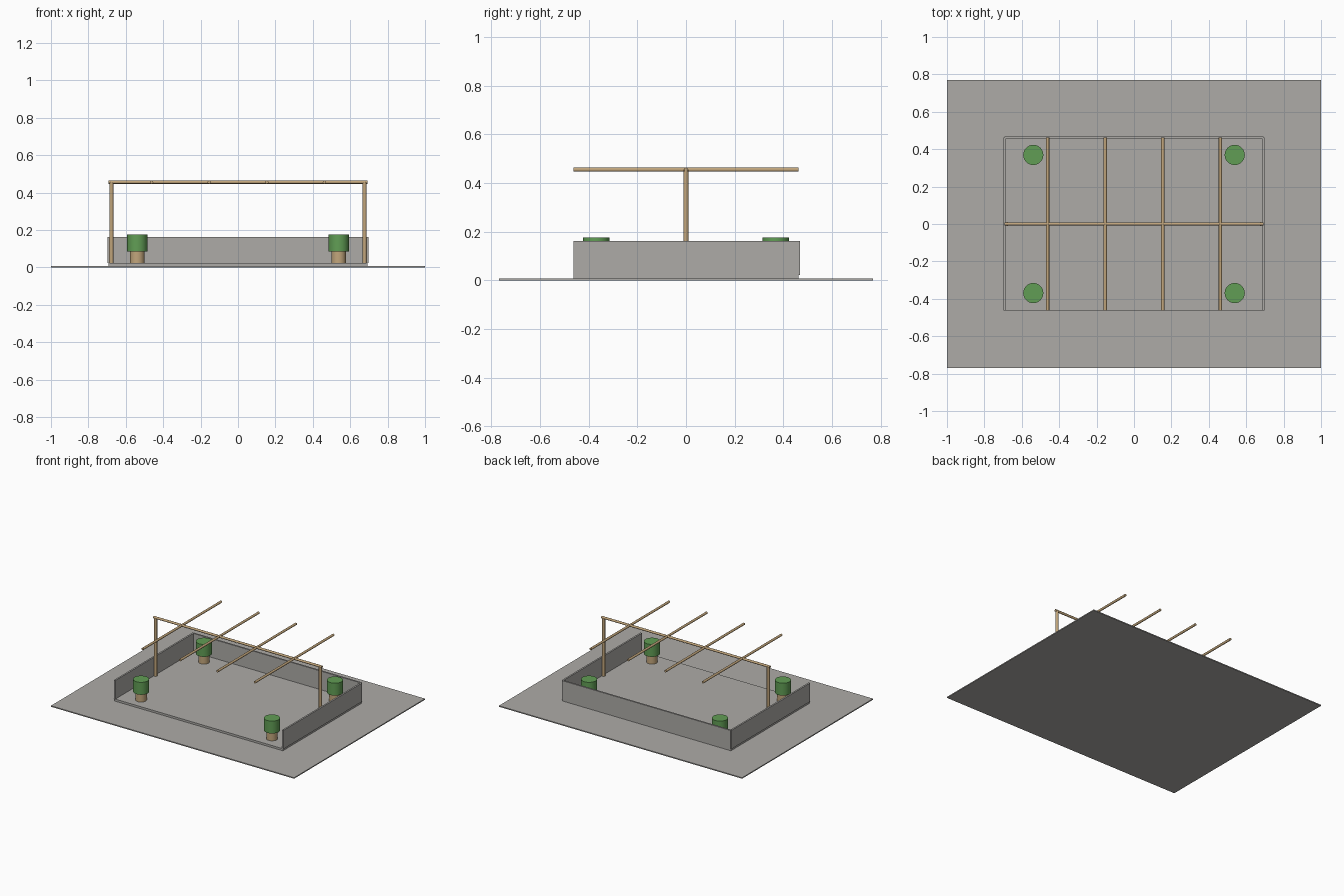
import bpy, math
from mathutils import Vector

if "Cube" in bpy.data.objects:
    bpy.data.objects.remove(bpy.data.objects["Cube"])

S = 1 / 6.5  # plan is laid out in metres, 13 m wide -> 2 units


def material(name, rgb):
    m = bpy.data.materials.new(name)
    m.diffuse_color = (*rgb, 1)
    m.use_nodes = True
    m.node_tree.nodes["Principled BSDF"].inputs["Base Color"].default_value = m.diffuse_color
    return m


GREY = material("stone grey", (0.42, 0.41, 0.39))
WOOD = material("tan wood", (0.54, 0.38, 0.20))
GREEN = material("leaf green", (0.12, 0.34, 0.09))


def box(name, lo, hi, mat):
    lo, hi = Vector(lo) * S, Vector(hi) * S
    bpy.ops.mesh.primitive_cube_add(size=1, location=(lo + hi) / 2)
    o = bpy.context.object
    o.name = name
    o.scale = hi - lo
    bpy.ops.object.transform_apply(location=False, rotation=False, scale=True)
    o.data.materials.append(mat)
    return o


def rod(name, start, end, radius, mat):
    a, b = Vector(start) * S, Vector(end) * S
    bpy.ops.mesh.primitive_cylinder_add(vertices=32, radius=radius * S,
                                        depth=(b - a).length, location=(a + b) / 2)
    o = bpy.context.object
    o.name = name
    o.rotation_euler = (b - a).to_track_quat('Z', 'Y').to_euler()
    o.data.materials.append(mat)
    bpy.ops.object.shade_smooth_by_angle(angle=math.radians(40))
    return o


# Ground slab and raised terrace floor
box("ground_slab", (-6.5, -5, 0), (6.5, 5, 0.05), GREY)
box("terrace_floor", (-4.5, -3, 0.05), (4.5, 3, 0.15), GREY)

# Low walls on three sides, open at the front
box("back_wall", (-4.5, 2.96, 0.15), (4.5, 3.04, 1.05), GREY)
for side, x in (("left", -4.5), ("right", 4.5)):
    box(side + "_wall", (x - 0.04, -3, 0.15), (x + 0.04, 3, 1.05), GREY)

# Pergola: two posts, a ridge beam and four cross rafters
ROOF = 2.96
for side, x in (("left", -4.4), ("right", 4.4)):
    rod(side + "_post", (x, 0, 0.15), (x, 0, ROOF), 0.068, WOOD)
rod("ridge_beam", (-4.5, 0, ROOF), (4.5, 0, ROOF), 0.055, WOOD)
for i, x in enumerate((-3, -1, 1, 3)):
    rod(f"rafter_{i + 1}", (x, -3, ROOF), (x, 3, ROOF), 0.055, WOOD)

# Potted shrubs in the corners
for ys, y in (("front", -2.4), ("back", 2.4)):
    for xs, x in (("left", -3.5), ("right", 3.5)):
        rod(f"{ys}_{xs}_pot", (x, y, 0.15), (x, y, 0.65), 0.25, WOOD)
        rod(f"{ys}_{xs}_shrub", (x, y, 0.55), (x, y, 1.15), 0.35, GREEN)
